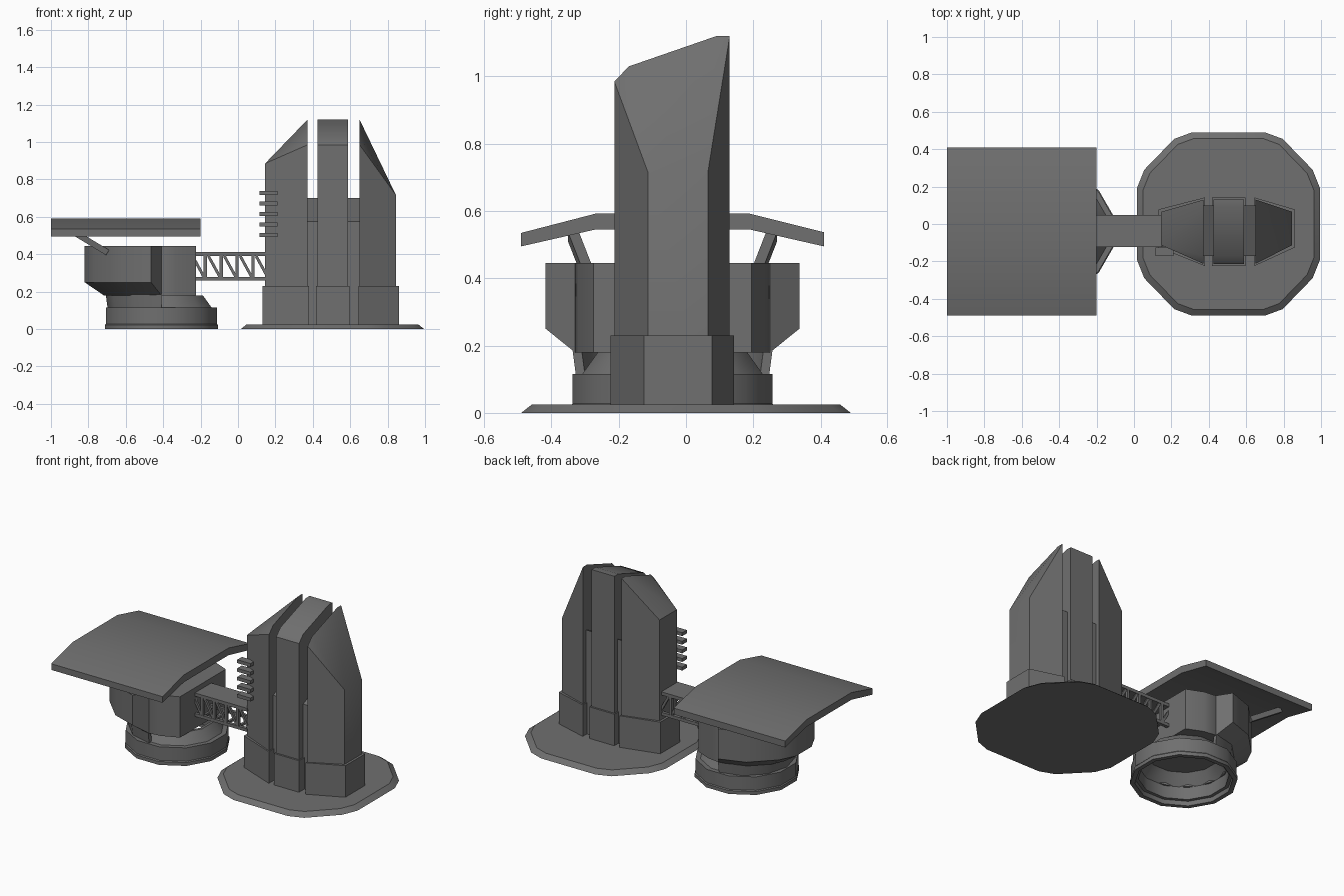
import bpy, bmesh, math
from mathutils import Vector

if "Cube" in bpy.data.objects:
    bpy.data.objects.remove(bpy.data.objects["Cube"])

CX, CY = -0.41, -0.04      # centre of the round building
dark = bpy.data.materials.new("dark_grey")
dark.diffuse_color = (0.16, 0.16, 0.16, 1)
dark.use_nodes = True
dark.node_tree.nodes["Principled BSDF"].inputs["Base Color"].default_value = dark.diffuse_color


def make(name, bm):
    bmesh.ops.recalc_face_normals(bm, faces=bm.faces)
    me = bpy.data.meshes.new(name)
    bm.to_mesh(me)
    bm.free()
    me.materials.append(dark)
    ob = bpy.data.objects.new(name, me)
    bpy.context.collection.objects.link(ob)
    return ob


def hull(name, pts):
    bm = bmesh.new()
    for p in pts:
        bm.verts.new(p)
    r = bmesh.ops.convex_hull(bm, input=bm.verts)
    junk = {g for g in r["geom_interior"] + r["geom_unused"] if isinstance(g, bmesh.types.BMVert)}
    bmesh.ops.delete(bm, geom=list(junk), context='VERTS')
    bmesh.ops.dissolve_limit(bm, angle_limit=0.01, verts=bm.verts, edges=bm.edges)
    return make(name, bm)


def box(name, x0, x1, y0, y1, z0, z1):
    return hull(name, [(x, y, z) for x in (x0, x1) for y in (y0, y1) for z in (z0, z1)])


def extrude_x(name, prof, x0, x1):
    bm = bmesh.new()
    a, b = [[bm.verts.new((x, y, z)) for y, z in prof] for x in (x0, x1)]
    bm.faces.new(a)
    bm.faces.new(b)
    n = len(prof)
    for i in range(n):
        bm.faces.new((a[i], a[(i + 1) % n], b[(i + 1) % n], b[i]))
    return make(name, bm)


def beam(name, p, q, w):
    p, q = Vector(p), Vector(q)
    d = (q - p).normalized()
    u = d.cross(Vector((0, 1, 0)))
    u = (u if u.length > 0.1 else Vector((0, 0, 1))).normalized() * w / 2
    v = d.cross(u).normalized() * w / 2
    return hull(name, [e + s * u + t * v for e in (p, q) for s in (-1, 1) for t in (-1, 1)])


def lathe(name, prof, n=12):
    # closed radius/height profile spun into an n-sided ring, radii are apothems
    bm = bmesh.new()
    rings = []
    for i in range(n):
        a = 2 * math.pi * (i + 0.5) / n
        k = 1 / math.cos(math.pi / n)
        rings.append([bm.verts.new((CX + r * k * math.cos(a), CY + r * k * math.sin(a), z)) for r, z in prof])
    m = len(prof)
    for i in range(n):
        a, b = rings[i], rings[(i + 1) % n]
        for j in range(m):
            bm.faces.new((a[j], b[j], b[(j + 1) % m], a[(j + 1) % m]))
    return make(name, bm)


# ground plate, octagon with softened corners
quad = [(0.49, 0.19), (0.45, 0.29), (0.29, 0.455), (0.195, 0.49)]
hull("ground_plate", [(0.505 + sx * x * k, sy * y * k, z) for x, y in quad
                      for sx in (-1, 1) for sy in (-1, 1) for k, z in ((1, 0), (0.935, 0.025))])

# tower: centre slab and two tapered wings
crown = [(-0.213, 0.985), (-0.17, 1.03), (0.09, 1.12), (0.13, 1.12)]
extrude_x("tower_core", [(-0.213, 0.01)] + crown + [(0.13, 0.01)], 0.424, 0.588)
box("tower_core_footing", 0.416, 0.596, -0.225, 0.142, 0.01, 0.23)
for side, xi, xo, zo, s in (("left", 0.372, 0.145, 0.885, -1), ("right", 0.65, 0.845, 0.715, 1)):
    hull(side + "_tower_wing", [(xi, y, z) for y, z in crown]
         + [(xi, -0.213, 0.01), (xi, 0.13, 0.01)]
         + [(xo, y, z) for y in (-0.113, 0.065) for z in (0.01, zo)])
    hull(side + "_wing_footing", [p + (z,) for z in (0.01, 0.23) for p in
         ((xi - s * 0.007, -0.225), (xi - s * 0.007, 0.142),
          (xo + s * 0.015, -0.125), (xo + s * 0.015, 0.078))])
for side, x0, x1 in (("left", 0.365, 0.43), ("right", 0.58, 0.655)):
    extrude_x(side + "_tower_link", [(-0.17, 0.01), (-0.17, 0.575), (0.10, 0.70), (0.10, 0.01)], x0, x1)
for i in range(5):
    z = 0.492 + i * 0.056
    box("tower_fin", 0.115, 0.21, -0.172, -0.125, z, z + 0.022)

# truss bridge
box("bridge_deck", -0.245, 0.15, -0.122, 0.047, 0.391, 0.412)
for y in (-0.112, 0.037):
    beam("bridge_bottom_rail", (-0.24, y, 0.269), (0.15, y, 0.269), 0.02)
    for i in range(5):
        x = -0.255 + i * 0.085
        beam("bridge_post", (x + 0.08, y, 0.265), (x + 0.08, y, 0.40), 0.018)
        beam("bridge_brace", (x + 0.012, y, 0.39), (x + 0.075, y, 0.275), 0.015)
for i in range(4):
    x = -0.175 + i * 0.085
    beam("bridge_cross_bar", (x, -0.112, 0.269), (x, 0.037, 0.269), 0.015)

# round building: hollow foot ring, neck, flat-fronted drum
lathe("foot_ring", [(0.302, 0), (0.302, 0.022), (0.297, 0.028), (0.297, 0.115),
                    (0.255, 0.115), (0.255, 0.03), (0.275, 0.03), (0.275, 0)])
lathe("neck", [(0.272, 0.11), (0.222, 0.18), (0.205, 0.18), (0.255, 0.11)])
drum = [(0.185, 0.235), (0.08, 0.28), (0, 0.29), (-0.2, 0.2)]
hull("drum", [(CX + x, CY + s * y, z) for x, y in drum for s in (-1, 1) for z in (0.18, 0.445)])

# collar that wraps the rear half, chamfered below
collar = [(-0.055, 0.377), (-0.22, 0.32), (-0.36, 0.18), (-0.41, 0.08)]
pts = [(CX + x * k, CY + s * y * k, z) for x, y in collar for s in (-1, 1)
       for k, z in ((1, 0.445), (1, 0.25), (0.75, 0.18))]
pts += [(CX, CY + s * 0.29, z) for s in (-1, 1) for z in (0.18, 0.445)]
hull("rear_collar", pts)
# half-round skirt joining collar and foot ring
bm = bmesh.new()
rows = []
for i in range(7):
    a = math.pi * (0.5 + i / 6)
    rows.append([bm.verts.new((CX + r * math.cos(a), CY + r * math.sin(a), z))
                 for r, z in ((0.287, 0.11), (0.297, 0.185), (0.27, 0.185), (0.26, 0.11))])
for a, b in zip(rows, rows[1:]):
    for j in range(4):
        bm.faces.new((a[j], b[j], b[(j + 1) % 4], a[(j + 1) % 4]))
bm.faces.new(rows[0])
bm.faces.new(rows[-1])
make("collar_skirt", bm)

# bent roof canopy and its two struts
extrude_x("roof", [(-0.49, 0.535), (-0.27, 0.592), (0.19, 0.592), (0.41, 0.537),
                   (0.41, 0.495), (0.19, 0.545), (-0.27, 0.545), (-0.49, 0.495)], -1.0, -0.2)
for s in (-1, 1):
    beam("roof_strut", (-0.89, CY + s * 0.295, 0.525), (-0.70, CY + s * 0.25, 0.41), 0.032)

# soft shading across shallow bends, sharp elsewhere
for ob in bpy.context.collection.objects:
    ob.select_set(True)
    bpy.context.view_layer.objects.active = ob
bpy.ops.object.shade_smooth_by_angle(angle=math.radians(32))
